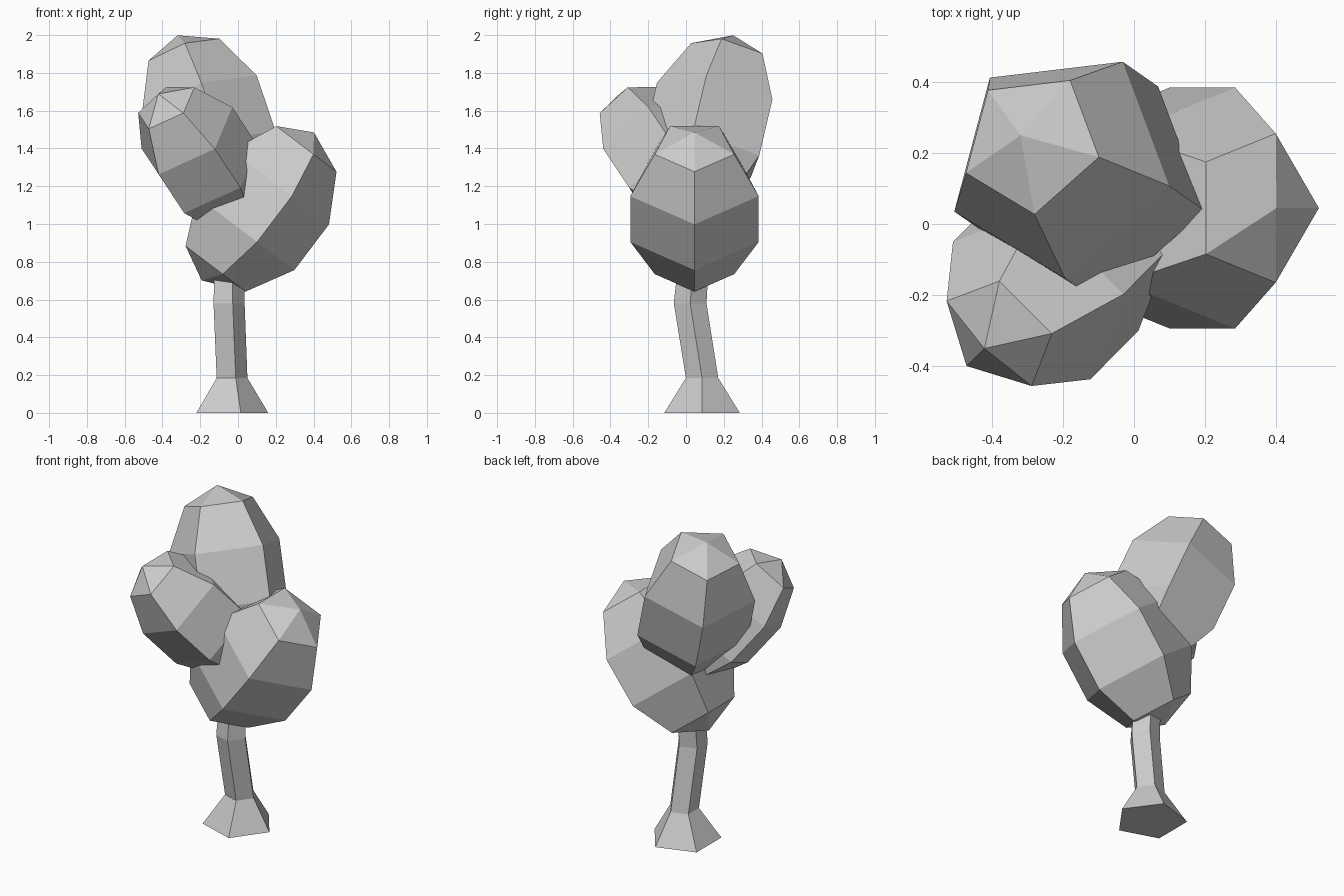
import bpy
from math import sin, cos, pi
from mathutils import Vector

if "Cube" in bpy.data.objects:
    bpy.data.objects.remove(bpy.data.objects["Cube"])

SEG = 5


def make(name, verts, faces):
    me = bpy.data.meshes.new(name)
    me.from_pydata(verts, [], faces)
    me.update()
    ob = bpy.data.objects.new(name, me)
    bpy.context.collection.objects.link(ob)
    return ob


def bands(rings):
    """Quads joining consecutive five-sided rings."""
    return [(r * SEG + i, r * SEG + (i + 1) % SEG,
             (r + 1) * SEG + (i + 1) % SEG, (r + 1) * SEG + i)
            for r in range(rings - 1) for i in range(SEG)]


def foliage(name, center, half_axis, radius, ref):
    """Five-segment, five-band ellipsoid; ref points at the first meridian."""
    c, ax = Vector(center), Vector(half_axis)
    n = ax.normalized()
    u = Vector(ref)
    u = (u - n * u.dot(n)).normalized()
    v = n.cross(u)
    verts = []
    for k in range(4, 0, -1):
        t = k * pi / 5
        for i in range(SEG):
            a = 2 * pi * i / SEG
            verts.append(c + ax * cos(t) + (u * cos(a) + v * sin(a)) * radius * sin(t))
    verts += [c - ax, c + ax]
    faces = bands(4)
    for i in range(SEG):
        j = (i + 1) % SEG
        faces += [(20, j, i), (21, 15 + i, 15 + j)]
    return make(name, verts, faces)


# Foliage clumps
foliage("foliage_right", (0.105, 0.045, 1.093), (0.297, 0, 0.392), 0.376, (0.797, 0, -0.603))
foliage("foliage_top", (-0.158, 0.137, 1.519), (-0.162, 0.113, 0.48), 0.353, (0.298, -0.062, 0.118))
foliage("foliage_front", (-0.203, -0.130, 1.357), (-0.219, -0.221, 0.332), 0.303, (0.15, 0, 0.099))

# Trunk with flared foot: x, y, z, radius
path = [(-0.05, 0.085, 0, 0.21), (-0.04, 0.085, 0.185, 0.09),
        (-0.056, 0.022, 0.58, 0.091), (-0.055, 0.04, 0.8, 0.085)]
verts = [(x + r * cos(2 * pi * i / SEG), y + r * sin(2 * pi * i / SEG), z)
         for x, y, z, r in path for i in range(SEG)]
top = (len(path) - 1) * SEG
make("trunk", verts, bands(len(path)) + [tuple(range(SEG - 1, -1, -1)),
                                         tuple(range(top, top + SEG))])
